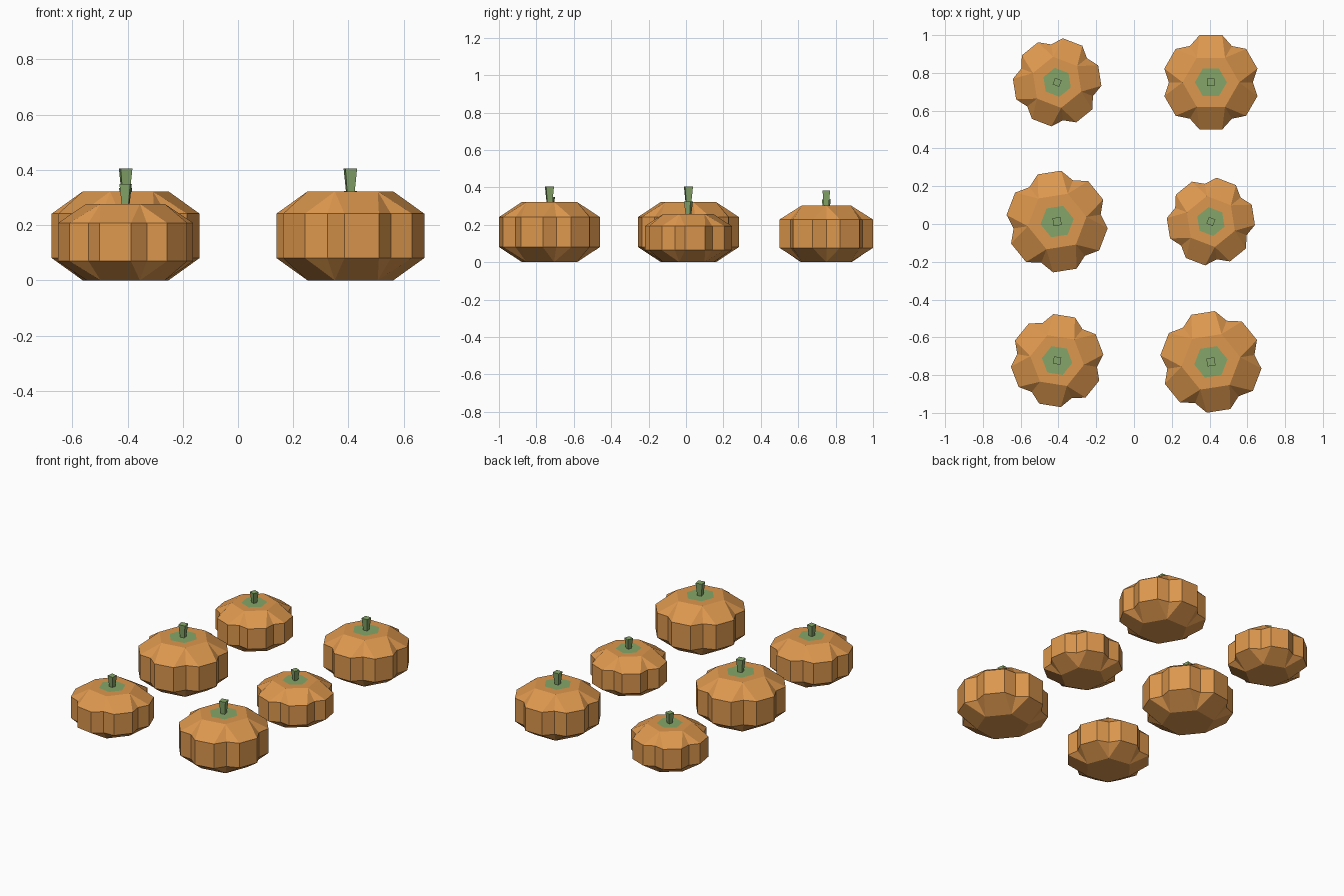
import bpy, bmesh
from math import radians, cos, sin

cube = bpy.data.objects.get("Cube")
if cube:
    bpy.data.objects.remove(cube, do_unlink=True)


def material(name, rgb):
    mat = bpy.data.materials.new(name)
    mat.use_nodes = True
    mat.diffuse_color = (*rgb, 1)
    mat.node_tree.nodes["Principled BSDF"].inputs["Base Color"].default_value = (*rgb, 1)
    return mat


ORANGE = material("pumpkin_orange", (0.72, 0.31, 0.075))
GREEN = material("stem_green", (0.235, 0.38, 0.14))


def ring(bm, points, z):
    """Vertices at (radius, degrees) on one level."""
    return [bm.verts.new((r * cos(radians(a)), r * sin(radians(a)), z)) for r, a in points]


def bridge(bm, low, high):
    n = len(low)
    for i in range(n):
        j = (i + 1) % n
        bm.faces.new((low[i], low[j], high[j], high[i]))


def finish(bm, name, mats, loc, turn):
    bmesh.ops.recalc_face_normals(bm, faces=bm.faces[:])
    mesh = bpy.data.meshes.new(name)
    bm.to_mesh(mesh)
    bm.free()
    for mat in mats:
        mesh.materials.append(mat)
    obj = bpy.data.objects.new(name, mesh)
    obj.location = loc
    obj.rotation_euler.z = radians(turn)
    bpy.context.collection.objects.link(obj)


def hexagon(r):
    return [(r, 60 * i) for i in range(6)]


def shoulder(bm, hexa, wall):
    """Join a hexagon to the lobed wall: per lobe a flat panel and two creases."""
    for i in range(6):
        a, b = hexa[i], hexa[(i + 1) % 6]
        notch, left, right = wall[3 * i:3 * i + 3]
        bm.faces.new((a, notch, left))
        bm.faces.new((a, left, right, b))
        bm.faces.new((b, right, wall[(3 * i + 3) % 18]))


def pumpkin(name, x, y, radius, height, turn):
    # Six-lobed body with a green cap set into the flat top
    bm = bmesh.new()
    outline = []
    for i in range(6):
        a = 60 * i
        outline += [(radius * 0.865, a), (radius, a + 16.5), (radius, a + 43.5)]
    base = ring(bm, hexagon(radius * 0.583), 0)
    low = ring(bm, outline, height * 0.25)
    high = ring(bm, outline, height * 0.75)
    top = ring(bm, hexagon(radius * 0.583), height)
    cap = ring(bm, hexagon(radius * 0.33), height)
    bm.faces.new(base)
    shoulder(bm, base, low)
    bridge(bm, low, high)
    shoulder(bm, top, high)
    bridge(bm, top, cap)
    bm.faces.new(cap).material_index = 1
    finish(bm, name + "_body", (ORANGE, GREEN), (x, y, 0), turn)

    # Square stem, wider at its tip
    bm = bmesh.new()
    corners = (45, 135, 225, 315)
    foot = ring(bm, [(radius * 0.073, a) for a in corners], 0)
    tip = ring(bm, [(radius * 0.112, a) for a in corners], height * 0.258)
    bm.faces.new(foot)
    bridge(bm, foot, tip)
    bm.faces.new(tip)
    finish(bm, name + "_stem", (GREEN,), (x, y, height), turn)


# Two columns of three pumpkins
X = 0.407
pumpkin("front_left_pumpkin", X, -0.73, 0.27, 0.322, 9)
pumpkin("middle_left_pumpkin", X, 0.013, 0.234, 0.257, -21)
pumpkin("back_left_pumpkin", X, 0.75, 0.257, 0.304, 0)
pumpkin("front_right_pumpkin", -X, -0.723, 0.247, 0.277, -9)
pumpkin("middle_right_pumpkin", -X, 0.013, 0.27, 0.322, 9)
pumpkin("back_right_pumpkin", -X, 0.75, 0.235, 0.266, -21)
